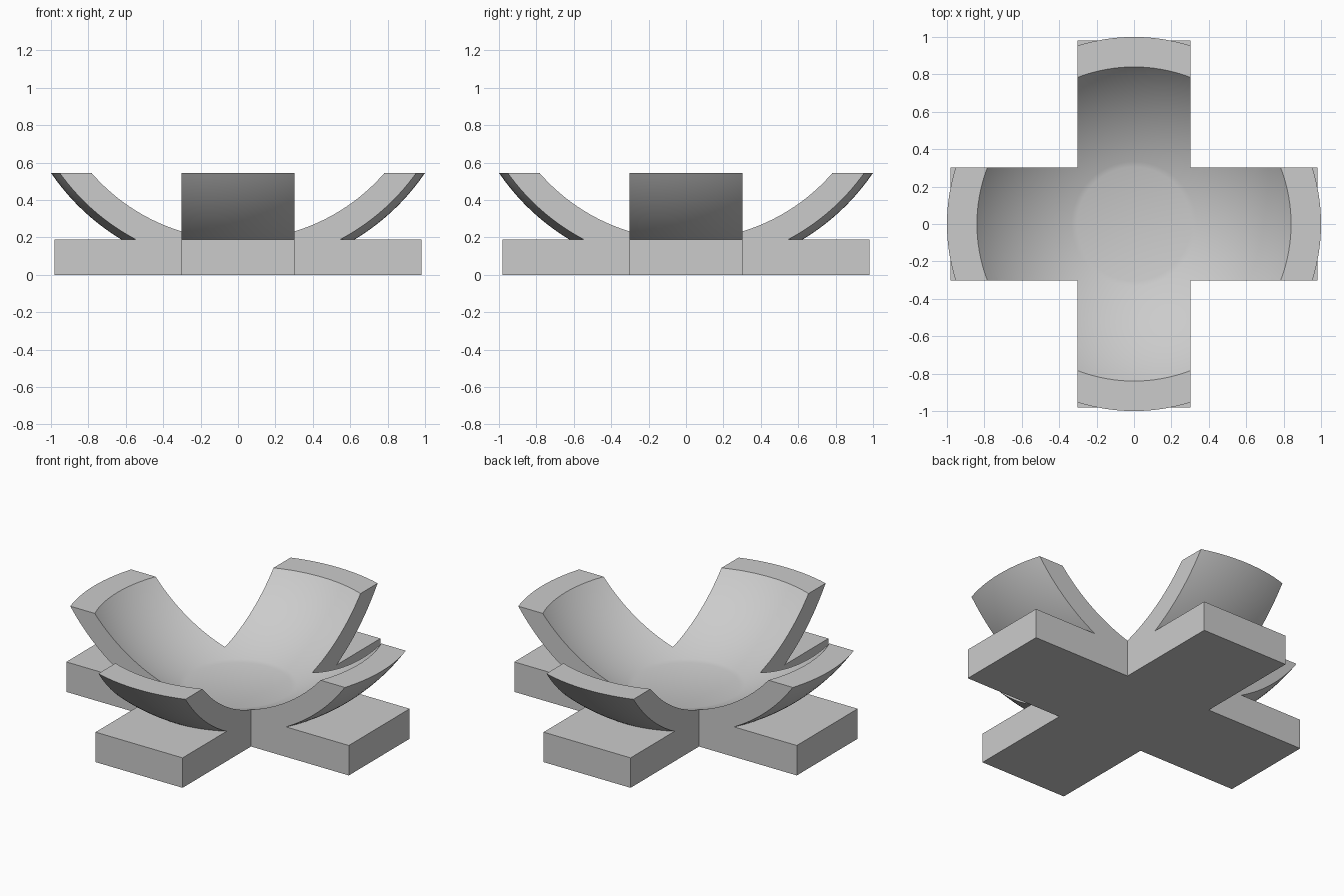
import bpy
import bmesh
from math import pi, sin, cos, acos, asin, sqrt
from mathutils import Vector

if "Cube" in bpy.data.objects:
    bpy.data.objects.remove(bpy.data.objects["Cube"])

# Main dimensions
ARM_HALF = 0.302
BASE_REACH = 0.981
BASE_TOP = 0.188
RIM_Z = 0.545
CENTRE_Z = 1.2245
INNER_R = sqrt(0.84 ** 2 + (CENTRE_Z - RIM_Z) ** 2)
OUTER_R = sqrt(1 + (CENTRE_Z - RIM_Z) ** 2)


def finish(name, bm):
    bmesh.ops.recalc_face_normals(bm, faces=bm.faces)
    mesh = bpy.data.meshes.new(name)
    bm.to_mesh(mesh)
    bm.free()
    obj = bpy.data.objects.new(name, mesh)
    bpy.context.collection.objects.link(obj)
    return obj


def box(name, x, y, z0, z1):
    bm = bmesh.new()
    bmesh.ops.create_cube(bm, size=1)
    for v in bm.verts:
        v.co = Vector((v.co.x * 2 * x, v.co.y * 2 * y, z1 if v.co.z > 0 else z0))
    return finish(name, bm)


def sphere_slice(name, radius, z0, z1, rings=28, segments=144):
    """Solid slice of the sphere between two heights, flat at both ends."""
    bm = bmesh.new()
    a0 = acos((CENTRE_Z - z0) / radius)
    a1 = acos((CENTRE_Z - z1) / radius)
    loops = []
    for i in range(rings + 1):
        a = a0 + (a1 - a0) * i / rings
        r, z = radius * sin(a), CENTRE_Z - radius * cos(a)
        loops.append([bm.verts.new((r * cos(2 * pi * k / segments),
                                    r * sin(2 * pi * k / segments), z))
                      for k in range(segments)])
    for low, high in zip(loops, loops[1:]):
        for k in range(segments):
            n = (k + 1) % segments
            bm.faces.new((low[k], low[n], high[n], high[k]))
    bm.faces.new(loops[0])
    bm.faces.new(loops[-1])
    return finish(name, bm)


def cross_prism(name, half, reach, z0, z1):
    bm = bmesh.new()
    quarter = [(reach, -half), (reach, half), (half, half)]
    outline = []
    for turn in range(4):
        for x, y in quarter:
            for _ in range(turn):
                x, y = -y, x
            outline.append(bm.verts.new((x, y, z0)))
    face = bm.faces.new(outline)
    made = bmesh.ops.extrude_face_region(bm, geom=[face])["geom"]
    verts = [g for g in made if isinstance(g, bmesh.types.BMVert)]
    bmesh.ops.translate(bm, verts=verts, vec=(0, 0, z1 - z0))
    return finish(name, bm)


def combine(target, tool, operation):
    mod = target.modifiers.new(operation.title(), 'BOOLEAN')
    mod.operation = operation
    mod.solver = 'EXACT'
    mod.object = tool
    bpy.context.view_layer.objects.active = target
    bpy.ops.object.modifier_apply(modifier=mod.name)
    bpy.data.objects.remove(tool)


# Bowl body on a slab, hollowed out, then trimmed to a cross
dish = box("cross_dish", BASE_REACH, BASE_REACH, 0, BASE_TOP)
combine(dish, sphere_slice("bowl_body", OUTER_R, 0.06, RIM_Z), 'UNION')
combine(dish, sphere_slice("bowl_hollow", INNER_R, BASE_TOP, 0.7), 'DIFFERENCE')
combine(dish, cross_prism("cross_trim", ARM_HALF, 1.2, -0.2, 0.9), 'INTERSECT')

# Single grey finish
grey = bpy.data.materials.new("plain_grey")
grey.use_nodes = True
colour = (0.6, 0.6, 0.6, 1)
grey.diffuse_color = colour
for node in grey.node_tree.nodes:
    if node.type == 'BSDF_PRINCIPLED':
        node.inputs["Base Color"].default_value = colour
dish.data.materials.clear()
dish.data.materials.append(grey)
for poly in dish.data.polygons:
    poly.material_index = 0

# Smooth curved walls, crisp cut edges
bpy.ops.object.select_all(action='DESELECT')
dish.select_set(True)
bpy.context.view_layer.objects.active = dish
bpy.ops.object.shade_smooth_by_angle(angle=asin(0.3))
